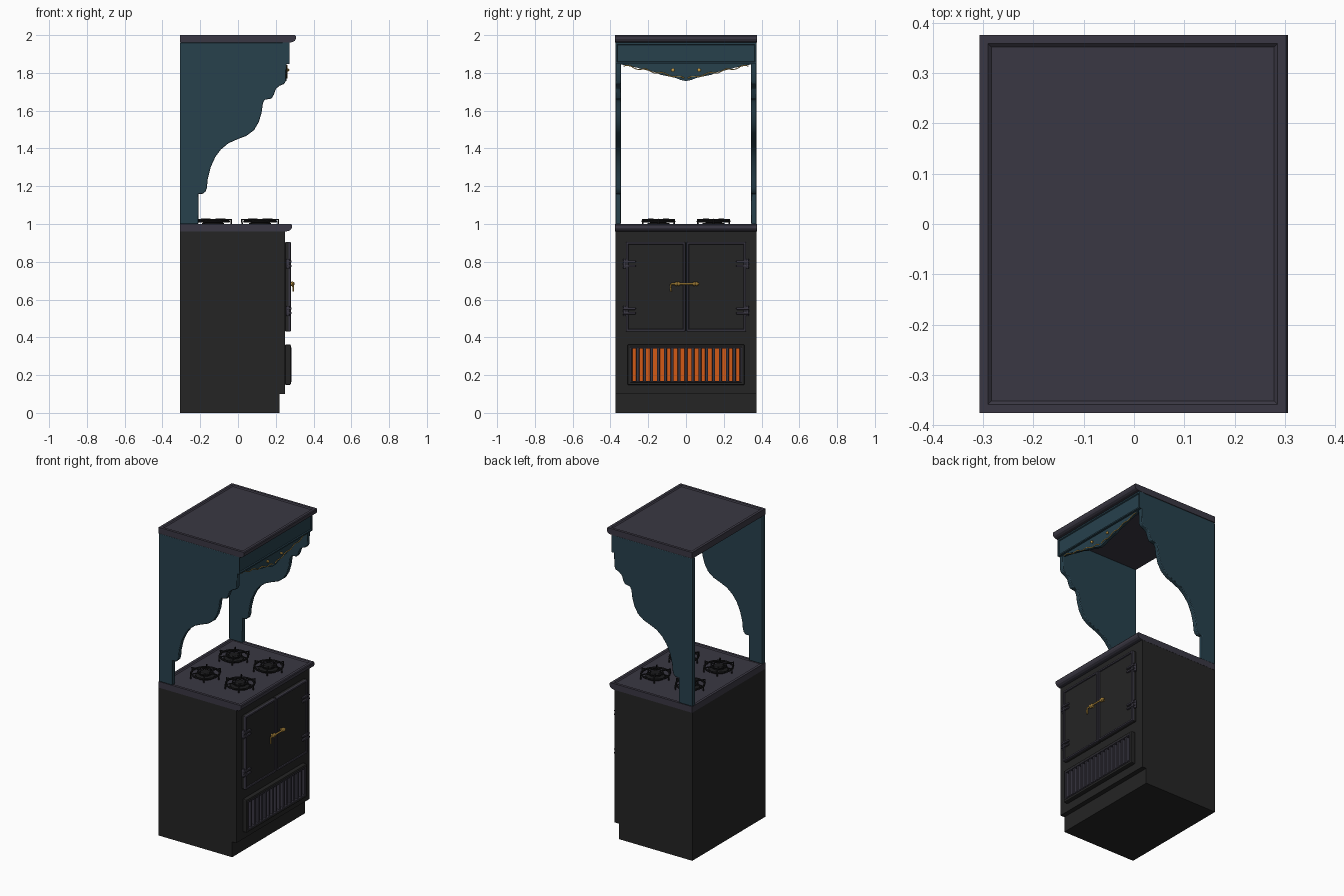
import bpy, bmesh, math
from mathutils import Vector

if "Cube" in bpy.data.objects:
    bpy.data.objects.remove(bpy.data.objects["Cube"])


def material(name, rgb):
    m = bpy.data.materials.new(name)
    m.diffuse_color = (*rgb, 1)
    m.use_nodes = True
    m.node_tree.nodes["Principled BSDF"].inputs["Base Color"].default_value = m.diffuse_color
    return m


IRON = material("iron", (0.018, 0.018, 0.018))
TRIM = material("trim", (0.042, 0.039, 0.056))
TEAL = material("teal", (0.020, 0.052, 0.073))
BRASS = material("brass", (0.55, 0.32, 0.06))
GLOW = material("glow", (0.65, 0.10, 0.008))
BLACK = material("black", (0.010, 0.010, 0.011))


def finish(name, bm, mat, bevel=0, smooth=False):
    bmesh.ops.recalc_face_normals(bm, faces=bm.faces)
    me = bpy.data.meshes.new(name)
    bm.to_mesh(me)
    bm.free()
    ob = bpy.data.objects.new(name, me)
    bpy.context.collection.objects.link(ob)
    me.materials.append(mat)
    if bevel:
        b = ob.modifiers.new("bevel", 'BEVEL')
        b.width, b.segments, b.limit_method = bevel, 2, 'ANGLE'
    if smooth:
        bpy.ops.object.select_all(action='DESELECT')
        ob.select_set(True)
        bpy.context.view_layer.objects.active = ob
        bpy.ops.object.shade_smooth_by_angle(angle=math.radians(35))
    return ob


def prism(name, pts, axis, a, b, mat, bevel=0, panel=0, smooth=False):
    """Extrude a profile along an axis: 'y' takes (x,z) points, 'x' takes (y,z)."""
    bm = bmesh.new()
    put = (lambda p: (p[0], a, p[1])) if axis == 'y' else (lambda p: (a, p[0], p[1]))
    f = bm.faces.new([bm.verts.new(put(p)) for p in pts])
    ext = bmesh.ops.extrude_face_region(bm, geom=[f])
    move = Vector((0, b - a, 0)) if axis == 'y' else Vector((b - a, 0, 0))
    bmesh.ops.translate(bm, vec=move, verts=[v for v in ext['geom'] if isinstance(v, bmesh.types.BMVert)])
    bmesh.ops.recalc_face_normals(bm, faces=bm.faces)
    if panel:  # recessed field: on top for y prisms, on the front for x prisms
        k = Vector((0, 0, 1)) if axis == 'y' else Vector((1, 0, 0))
        top = max(bm.faces, key=lambda g: g.calc_center_median().dot(k) if g.normal.dot(k) > 0.99 else -9)
        bmesh.ops.inset_region(bm, faces=[top], thickness=panel)
        bmesh.ops.inset_region(bm, faces=[top], thickness=panel * 0.4, depth=-0.006)
    return finish(name, bm, mat, bevel, smooth)


def box(name, x, y, z, mat, bevel=0, panel=0):
    pts = [(y[0], z[0]), (y[1], z[0]), (y[1], z[1]), (y[0], z[1])]
    return prism(name, pts, 'x', x[0], x[1], mat, bevel, panel)


def lathe(name, profile, loc, mat, axis=(0, 0, 1), n=24):
    """Spin (radius, height) points around an axis through loc."""
    bm = bmesh.new()
    vs = [bm.verts.new((r, 0, h)) for r, h in profile]
    es = [bm.edges.new(p) for p in zip(vs, vs[1:])]
    bmesh.ops.spin(bm, geom=vs + es, axis=(0, 0, 1), cent=(0, 0, 0), angle=math.tau, steps=n, use_duplicate=False)
    bmesh.ops.remove_doubles(bm, verts=bm.verts, dist=1e-5)
    q = Vector((0, 0, 1)).rotation_difference(Vector(axis))
    for v in bm.verts:
        v.co = q @ v.co + Vector(loc)
    return finish(name, bm, mat, smooth=True)


def ring(name, R, r, loc, mat):
    c = [(R + r * math.cos(i * math.tau / 8), r * math.sin(i * math.tau / 8)) for i in range(9)]
    return lathe(name, c, loc, mat, n=32)


def tube(name, pts, r, mat, cyclic=False, kind='POLY'):
    cu = bpy.data.curves.new(name, 'CURVE')
    cu.dimensions, cu.bevel_depth, cu.bevel_resolution, cu.use_fill_caps = '3D', r, 2, True
    s = cu.splines.new(kind)
    s.points.add(len(pts) - 1)
    for p, co in zip(s.points, pts):
        p.co = (*co, 1)
    s.use_cyclic_u = cyclic
    cu.materials.append(mat)
    ob = bpy.data.objects.new(name, cu)
    bpy.context.collection.objects.link(ob)
    bpy.ops.object.select_all(action='DESELECT')
    ob.select_set(True)
    bpy.context.view_layer.objects.active = ob
    bpy.ops.object.convert(target='MESH')


def slab(name, x1, z):
    nose = [(-0.307, z), (x1 - 0.035, z), (x1 - 0.017, z + 0.003), (x1 - 0.005, z + 0.01),
            (x1, z + 0.02), (x1, z + 0.035), (x1 - 0.004, z + 0.04), (-0.307, z + 0.04)]
    return prism(name, nose, 'y', -0.375, 0.375, TRIM, panel=0.024)


# Cabinet with recessed plinth, worktop and hood top
cab = [(-0.307, 0), (0.22, 0), (0.22, 0.1), (0.25, 0.1), (0.25, 0.96), (-0.307, 0.96)]
prism("cabinet", cab, 'y', -0.374, 0.374, IRON)
slab("worktop", 0.285, 0.96)
slab("hood_top", 0.306, 1.96)

# Scrolled side brackets of the hood
scroll = [(-0.307, 1.0), (-0.21, 1.0), (-0.21, 1.16), (-0.185, 1.16), (-0.172, 1.172), (-0.165, 1.19),
          (-0.16, 1.24), (-0.145, 1.30), (-0.12, 1.355), (-0.09, 1.395), (-0.05, 1.428), (0.0, 1.45),
          (0.045, 1.467), (0.085, 1.497), (0.11, 1.54), (0.125, 1.59), (0.132, 1.64), (0.142, 1.658),
          (0.178, 1.664), (0.19, 1.685), (0.2, 1.715), (0.22, 1.732), (0.245, 1.742), (0.254, 1.76),
          (0.256, 1.845), (0.256, 1.96), (-0.307, 1.96)]
for side in (-1, 1):
    prism("hood_side", scroll, 'y', side * 0.345, side * 0.374, TEAL, bevel=0.004, smooth=True)

# Frieze panel and pointed valance below it
box("frieze", (0.235, 0.272), (-0.374, 0.374), (1.848, 1.96), TEAL, panel=0.012)
half = [(0.345, 1.845), (0.26, 1.828), (0.235, 1.82), (0.16, 1.803), (0.135, 1.79), (0.06, 1.775), (0.03, 1.763)]
edge = half + [(0, 1.757)] + [(-y, z) for y, z in reversed(half)]
prism("valance", edge + [(-0.345, 1.86), (0.345, 1.86)], 'x', 0.24, 0.258, TEAL)
for side in (-1, 1):
    vine = [(0.259, side * (0.01 + 0.32 * i / 16), 1.772 + 0.067 * i / 16 + 0.006 * math.sin(i * 1.4))
            for i in range(17)]
    tube("valance_vine", vine, 0.0025, BRASS, kind='POLY')
    lathe("valance_knob", [(0, -0.004), (0.007, -0.004), (0.009, 0.004), (0, 0.012)],
          (0.262, side * 0.07, 1.815), BRASS, (1, 0, 0), 12)

# Four burners with pan supports
for bx in (-0.132, 0.117):
    for by in (-0.146, 0.146):
        lathe("burner", [(0, 0.992), (0.062, 0.992), (0.058, 1.004), (0.036, 1.008), (0.036, 1.018),
                         (0.028, 1.024), (0, 1.025)], (bx, by, 0), BLACK)
        ring("support_ring", 0.084, 0.006, (bx, by, 1.014), BLACK)
        ring("support_inner_ring", 0.045, 0.004, (bx, by, 1.022), BLACK)
        for k in range(6):
            c, s = math.cos(k * math.pi / 3), math.sin(k * math.pi / 3)
            path = [(0.03, 1.024), (0.097, 1.024), (0.095, 0.996)]
            tube("support_arm", [(bx + r * c, by + r * s, z) for r, z in path], 0.0045, BLACK)

# Pair of doors with beaded rims and strap hinges
for side in (-1, 1):
    y0, y1 = sorted((side * 0.003, side * 0.318))
    box("door", (0.249, 0.272), (y0, y1), (0.43, 0.905), IRON, bevel=0.005)
    for a, b, c, d in ((y0, y1, 0.43, 0.443), (y0, y1, 0.892, 0.905),
                       (y0, y0 + 0.013, 0.43, 0.905), (y1 - 0.013, y1, 0.43, 0.905)):
        box("door_rim", (0.262, 0.28), (a, b), (c, d), TRIM, bevel=0.005)
    for z in (0.79, 0.54):
        lathe("hinge_barrel", [(0, -0.026), (0.008, -0.026), (0.01, -0.02), (0.01, 0.02), (0.008, 0.026), (0, 0.026)],
              (0.265, side * 0.324, z), TRIM, n=12)
        for dz in (-0.012, 0.012):
            ys = sorted((side * 0.266, side * 0.334))
            box("hinge_strap", (0.26, 0.283), ys, (z + dz - 0.006, z + dz + 0.006), TRIM, bevel=0.003)

# Brass latch bar with turned collars and drop lever
tube("latch_bar", [(0.29, -0.08, 0.683), (0.29, 0.07, 0.683)], 0.005, BRASS)
tube("latch_lever", [(0.29, -0.08, 0.683), (0.292, -0.081, 0.665), (0.292, -0.08, 0.643)], 0.005, BRASS)
for y in (-0.045, 0.05):
    lathe("latch_collar", [(0, -0.014), (0.009, -0.014), (0.012, -0.007), (0.009, 0), (0.012, 0.007),
                           (0.009, 0.014), (0, 0.014)], (0.288, y, 0.683), BRASS, (0, 1, 0), 16)
    tube("latch_post", [(0.268, y, 0.683), (0.29, y, 0.683)], 0.007, BRASS)

# Fire grate: moulded frame, glowing bed and upright slats
for a, b, c, d in ((-0.31, 0.31, 0.148, 0.168), (-0.31, 0.31, 0.342, 0.362),
                   (-0.31, -0.291, 0.148, 0.362), (0.291, 0.31, 0.148, 0.362)):
    box("grate_frame", (0.249, 0.28), (a, b), (c, d), IRON, bevel=0.006)
for a, b, c, d in ((-0.297, 0.297, 0.162, 0.17), (-0.297, 0.297, 0.34, 0.348),
                   (-0.297, -0.289, 0.162, 0.348), (0.289, 0.297, 0.162, 0.348)):
    box("grate_bead", (0.249, 0.283), (a, b), (c, d), TRIM, bevel=0.003)
box("glow_bed", (0.249, 0.252), (-0.292, 0.292), (0.165, 0.345), GLOW)
pitch = 0.584 / 16
for i in range(17):
    y = -0.292 + i * pitch
    box("grate_slat", (0.25, 0.278), (y - 0.008, y + 0.008), (0.165, 0.345), TRIM, bevel=0.005)
